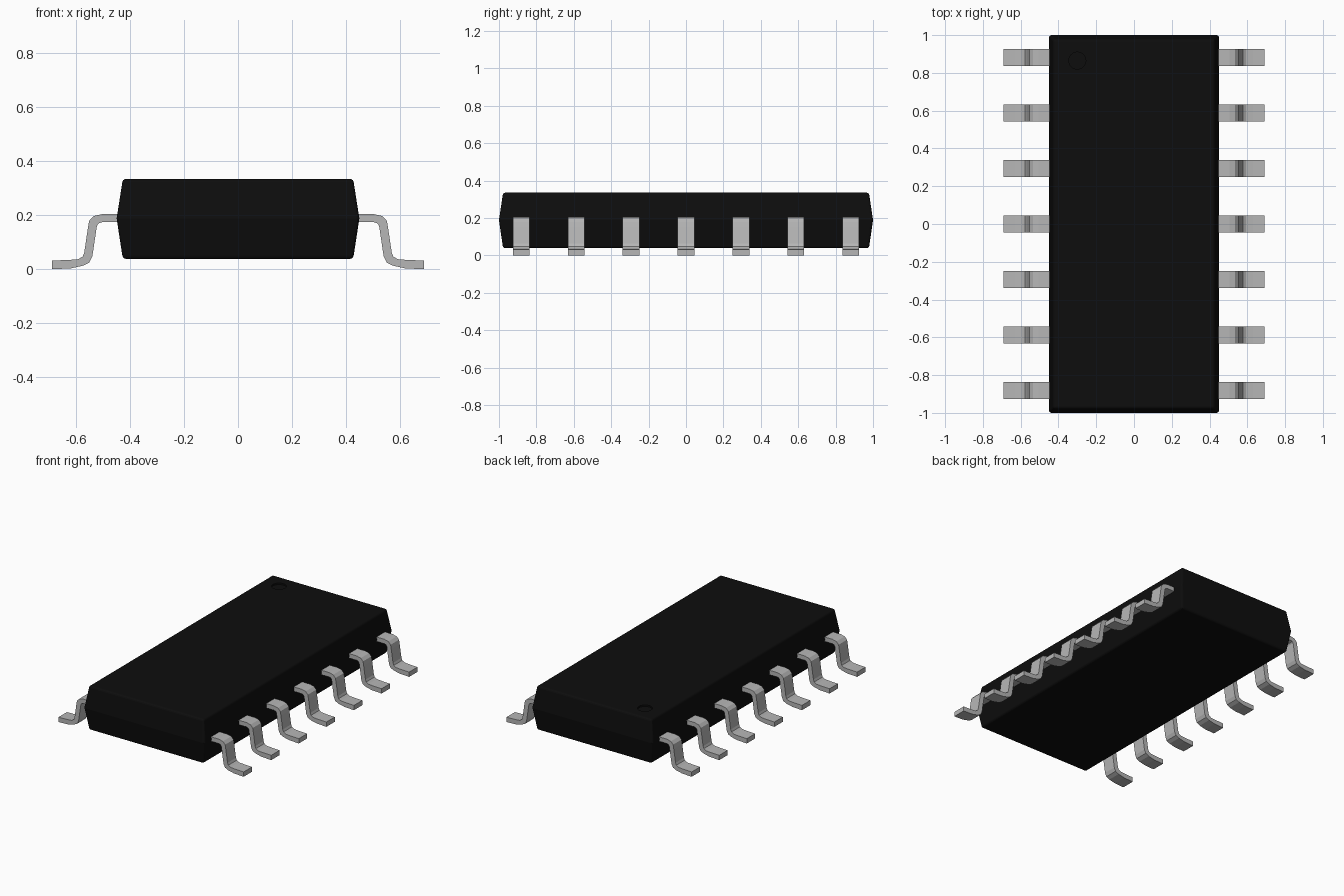
import bpy, bmesh

cube = bpy.data.objects.get("Cube")
if cube:
    bpy.data.objects.remove(cube, do_unlink=True)


def material(name, value, roughness):
    mat = bpy.data.materials.new(name)
    mat.use_nodes = True
    colour = (value, value, value, 1)
    mat.diffuse_color = colour
    shader = mat.node_tree.nodes["Principled BSDF"]
    shader.inputs["Base Color"].default_value = colour
    shader.inputs["Roughness"].default_value = roughness
    return mat


def add_object(name, bm, mat):
    bmesh.ops.recalc_face_normals(bm, faces=bm.faces)
    mesh = bpy.data.meshes.new(name)
    bm.to_mesh(mesh)
    bm.free()
    mesh.materials.append(mat)
    obj = bpy.data.objects.new(name, mesh)
    bpy.context.collection.objects.link(obj)
    return obj


black = material("black plastic", 0.004, 0.6)
grey = material("grey metal", 0.47, 0.4)

# Body: three stacked rectangles, widest at the seam, with rounded outer edges
bm = bmesh.new()
rings = []
for hx, hy, z in ((0.427, 0.978, 0.038), (0.45, 1.0, 0.188), (0.427, 0.978, 0.335)):
    rings.append([bm.verts.new((sx * hx, sy * hy, z))
                  for sx, sy in ((-1, -1), (1, -1), (1, 1), (-1, 1))])
bm.faces.new(rings[0])
bm.faces.new(rings[-1])
for low, high in zip(rings, rings[1:]):
    for i in range(4):
        j = (i + 1) % 4
        bm.faces.new((low[i], low[j], high[j], high[i]))
bmesh.ops.recalc_face_normals(bm, faces=bm.faces)
sharp = [e for e in bm.edges if e.calc_face_angle() > 0.6]
bmesh.ops.bevel(bm, geom=sharp, offset=0.012, segments=3, profile=0.5,
                affect='EDGES')
body = add_object("body", bm, black)

# Shallow round orientation dimple in the top
bm = bmesh.new()
bmesh.ops.create_cone(bm, cap_ends=True, segments=32, radius1=0.045,
                      radius2=0.045, depth=0.04)
bmesh.ops.translate(bm, verts=bm.verts, vec=(-0.3, 0.865, 0.345))
cutter = add_object("dimple_cutter", bm, black)
cutter.hide_render = True
cutter.hide_viewport = True
cut = body.modifiers.new("dimple", 'BOOLEAN')
cut.operation = 'DIFFERENCE'
cut.solver = 'EXACT'
cut.object = cutter

# Gull-wing pin profile, upper side outward then lower side back
upper = [(0.42, 0.204), (0.505, 0.204), (0.535, 0.197), (0.552, 0.179),
         (0.557, 0.15), (0.57, 0.062), (0.576, 0.047), (0.592, 0.037),
         (0.63, 0.034), (0.69, 0.032)]
lower = [(0.69, 0.0), (0.62, 0.003), (0.575, 0.013), (0.551, 0.025),
         (0.54, 0.048), (0.526, 0.142), (0.523, 0.161), (0.517, 0.17),
         (0.505, 0.174), (0.42, 0.174)]
WIDTH, PITCH = 0.09, 0.2935


def pin(name, side, y):
    bm = bmesh.new()
    profile = bm.faces.new([bm.verts.new((side * x, y - WIDTH / 2, z))
                            for x, z in upper + lower])
    swept = bmesh.ops.extrude_face_region(bm, geom=[profile])["geom"]
    bmesh.ops.translate(bm, vec=(0, WIDTH, 0),
                        verts=[v for v in swept if isinstance(v, bmesh.types.BMVert)])
    return add_object(name, bm, grey)


# Seven pins along each long side
for side, label in ((1, "left"), (-1, "right")):
    for i in range(7):
        pin(f"{label}_pin_{i + 1}", side, (i - 3) * PITCH)
